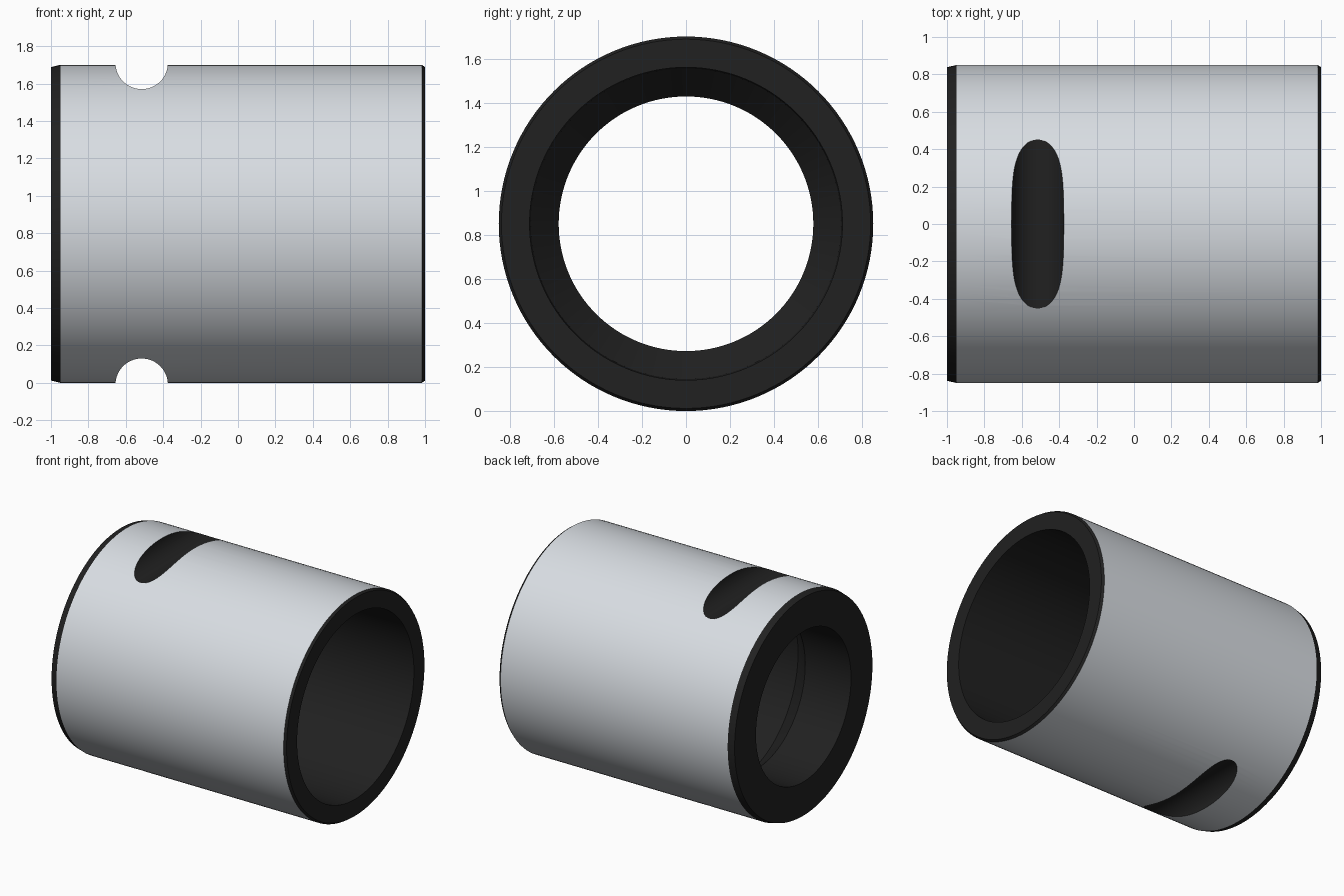
import bpy, bmesh, math
from mathutils import Vector

if "Cube" in bpy.data.objects:
    bpy.data.objects.remove(bpy.data.objects["Cube"])

AXIS_Z = 0.85
SEGS = 128

# Closed wall section (x along the axis, radius): outer skin, bevelled ends, stepped bore
profile = [(-1.0, 0.838), (-0.95, 0.85), (0.983, 0.85), (1.0, 0.838),
           (1.0, 0.71), (-0.46, 0.705), (-0.61, 0.578), (-1.0, 0.578)]

bm = bmesh.new()
rings = []
for i in range(SEGS):
    a = 2 * math.pi * i / SEGS
    rings.append([bm.verts.new((x, r * math.sin(a), AXIS_Z + r * math.cos(a)))
                  for x, r in profile])
n = len(profile)
for i in range(SEGS):
    a, b = rings[i], rings[(i + 1) % SEGS]
    for j in range(n):
        k = (j + 1) % n
        bm.faces.new((a[j], a[k], b[k], b[j]))
bmesh.ops.recalc_face_normals(bm, faces=bm.faces)
mesh = bpy.data.meshes.new("sleeve")
bm.to_mesh(mesh)
bm.free()
sleeve = bpy.data.objects.new("sleeve", mesh)
bpy.context.collection.objects.link(sleeve)


# Round-bottomed wrench slots across the top and bottom
def cut_slot(name, z):
    bpy.ops.mesh.primitive_cylinder_add(vertices=64, radius=0.14, depth=2.0,
                                        location=(-0.515, 0, z),
                                        rotation=(math.pi / 2, 0, 0))
    cutter = bpy.context.object
    cutter.name = name
    cutter.hide_render = True
    mod = sleeve.modifiers.new(name, 'BOOLEAN')
    mod.operation = 'DIFFERENCE'
    mod.solver = 'EXACT'
    mod.object = cutter
    bpy.ops.object.select_all(action='DESELECT')
    sleeve.select_set(True)
    bpy.context.view_layer.objects.active = sleeve
    bpy.ops.object.modifier_apply(modifier=name)
    bpy.data.objects.remove(cutter)


cut_slot("top_slot_cutter", AXIS_Z + 0.86)
cut_slot("bottom_slot_cutter", AXIS_Z - 0.86)

# Light grey outer skin; black ends, bevels, bore and slots
sleeve.data.materials.clear()
for name, color in (("black", (0.015, 0.015, 0.015, 1)),
                    ("light_grey", (0.69, 0.725, 0.765, 1))):
    mat = bpy.data.materials.new(name)
    mat.diffuse_color = color
    mat.use_nodes = True
    mat.node_tree.nodes["Principled BSDF"].inputs["Base Color"].default_value = mat.diffuse_color
    sleeve.data.materials.append(mat)


def on_skin(face):
    for v in face.vertices:
        co = sleeve.data.vertices[v].co
        radial = Vector((0, co.y, co.z - AXIS_Z))
        if radial.length < 0.845 or face.normal.dot(radial.normalized()) < 0.98:
            return False
    return True


for face in sleeve.data.polygons:
    face.material_index = 1 if on_skin(face) else 0

bpy.ops.object.shade_smooth_by_angle(angle=math.radians(12))
